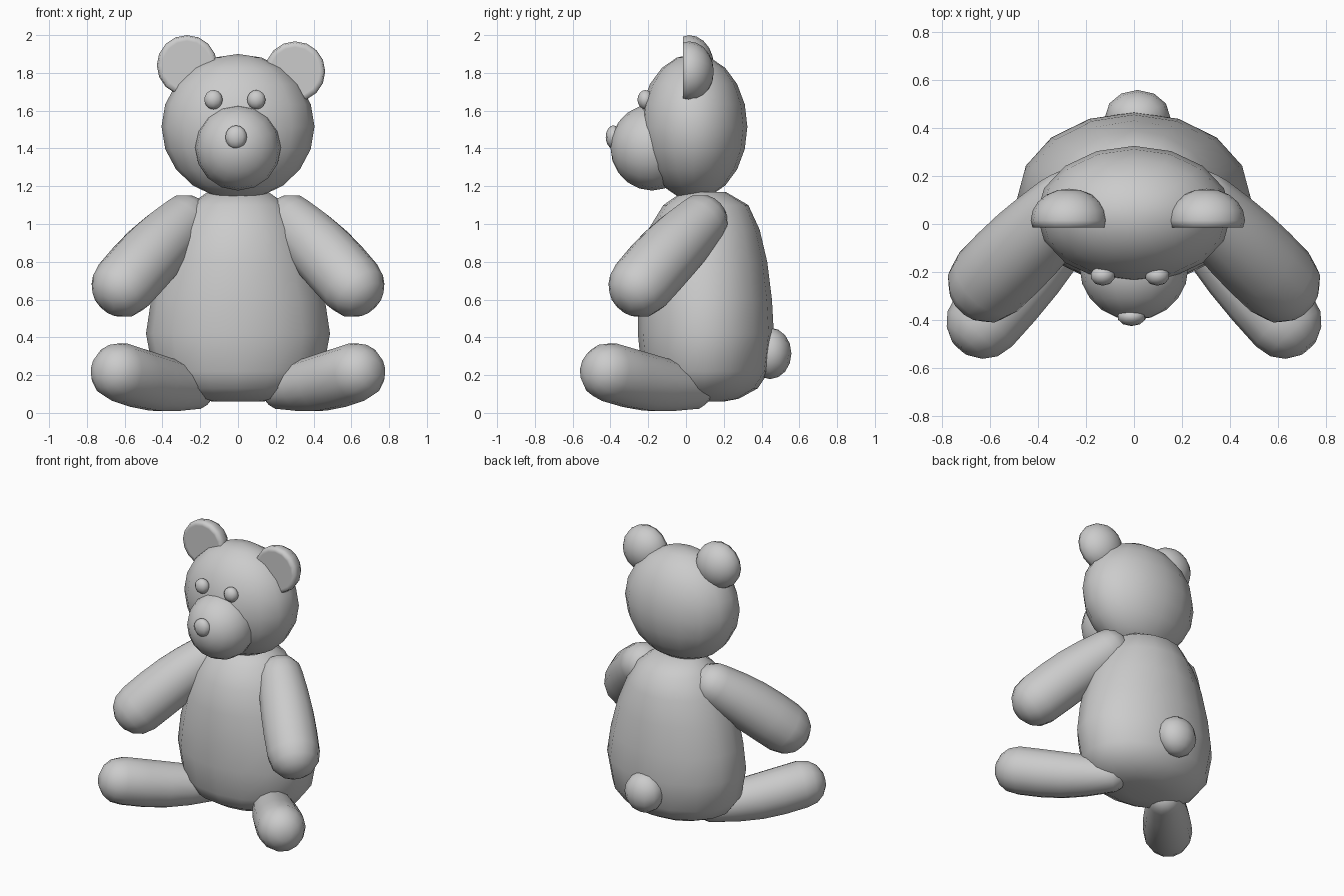
import bpy, bmesh
from math import sin, cos, pi, sqrt
from mathutils import Vector, Matrix

if "Cube" in bpy.data.objects:
    bpy.data.objects.remove(bpy.data.objects["Cube"])


def finish(name, bm):
    bmesh.ops.recalc_face_normals(bm, faces=bm.faces[:])
    for f in bm.faces:
        f.smooth = True
    me = bpy.data.meshes.new(name)
    bm.to_mesh(me)
    bm.free()
    ob = bpy.data.objects.new(name, me)
    bpy.context.collection.objects.link(ob)
    return ob


def ball(name, centre, radii, seg=16, rings=10, along_y=False, flat_front=None):
    bm = bmesh.new()
    bmesh.ops.create_uvsphere(bm, u_segments=seg, v_segments=rings, radius=1)
    if along_y:
        bmesh.ops.rotate(bm, verts=bm.verts[:], matrix=Matrix.Rotation(pi / 2, 3, 'X'))
    for v in bm.verts:
        v.co = Vector(c + r * k for c, r, k in zip(centre, radii, v.co))
        if flat_front is not None:
            v.co.y = max(v.co.y, flat_front)
    return finish(name, bm)


def loft(name, rings):
    bm = bmesh.new()
    loops = [[bm.verts.new(p) for p in ring] for ring in rings]
    n = len(loops[0])
    for a, b in zip(loops, loops[1:]):
        for i in range(n):
            j = (i + 1) % n
            bm.faces.new((a[i], a[j], b[j], b[i]))
    for loop in (loops[0], loops[-1]):
        mid = sum((v.co for v in loop), Vector()) / n
        tip = bm.verts.new(mid)
        for i in range(n):
            bm.faces.new((loop[i], loop[(i + 1) % n], tip))
    return finish(name, bm)


def limb(name, start, end, r0, r1, bulge, sag, side, n=14):
    """Round-ended tapered tube, bowed down by sag in the middle."""
    a, b = Vector(start), Vector(end)
    axis = b - a
    length = axis.length
    d = axis.normalized()
    u = d.cross(Vector((0, 0, 1))).normalized()
    w = u.cross(d)
    stations = [(-r0 * cos(k), r0 * sin(k)) for k in (0.25, 0.7, 1.15)]
    for i in range(5):
        t = i / 4
        stations.append((t * length, r0 + (r1 - r0) * t + bulge * sin(pi * t)))
    stations += [(length + r1 * cos(k), r1 * sin(k)) for k in (1.1, 0.7, 0.3)]
    rings = []
    for s, r in stations:
        t = min(max(s / length, 0), 1)
        c = a + d * s - Vector((0, 0, sag * sin(pi * t)))
        ring = [c + r * (u * cos(2 * pi * i / n) + w * sin(2 * pi * i / n)) for i in range(n)]
        rings.append([Vector((p.x * side, p.y, p.z)) for p in ring])
    return loft(name, rings)


# Torso: z, half width, front y, back y
torso = [(.06, .13, 0, .2), (.075, .26, -.1, .28), (.13, .38, -.19, .38),
         (.22, .45, -.235, .44), (.42, .487, -.255, .465), (.6, .46, -.255, .455),
         (.8, .41, -.24, .43), (.97, .34, -.2, .39), (1.1, .26, -.12, .33), (1.17, .16, -.02, .21)]
loft("body", [[Vector((hw * cos(pi * i / 8), (f + b) / 2 + (b - f) / 2 * sin(pi * i / 8), z))
               for i in range(16)] for z, hw, f, b in torso])

# Head and face
ball("head", (0, .04, 1.515), (.405, .285, .385))
ball("muzzle", (0, -.18, 1.405), (.227, .22, .228), along_y=True)
ball("nose", (-.01, -.385, 1.46), (.06, .04, .062), 10, 8)
for name, x in (("left_eye", .097), ("right_eye", -.13)):
    ball(name, (x, -.215, 1.658), (.051, .042, .051), 10, 8)

# Ears: rounded backs with flat fronts
for name, x, z in (("left_ear", .302, 1.807), ("right_ear", -.27, 1.84)):
    ball(name, (x, .015, z), (.16, .132, .16), along_y=True, flat_front=-.015)

# Limbs
for label, side in (("left", 1), ("right", -1)):
    limb(label + "_arm", (.285, .075, 1.01), (.605, -.24, .677), .147, .172, .012, -.01, side)
    limb(label + "_leg", (.235, .03, .13), (.625, -.405, .215), .115, .157, .015, .015, side)

# Tail
ball("tail", (.015, .445, .315), (.136, .113, .136), 12, 8)
